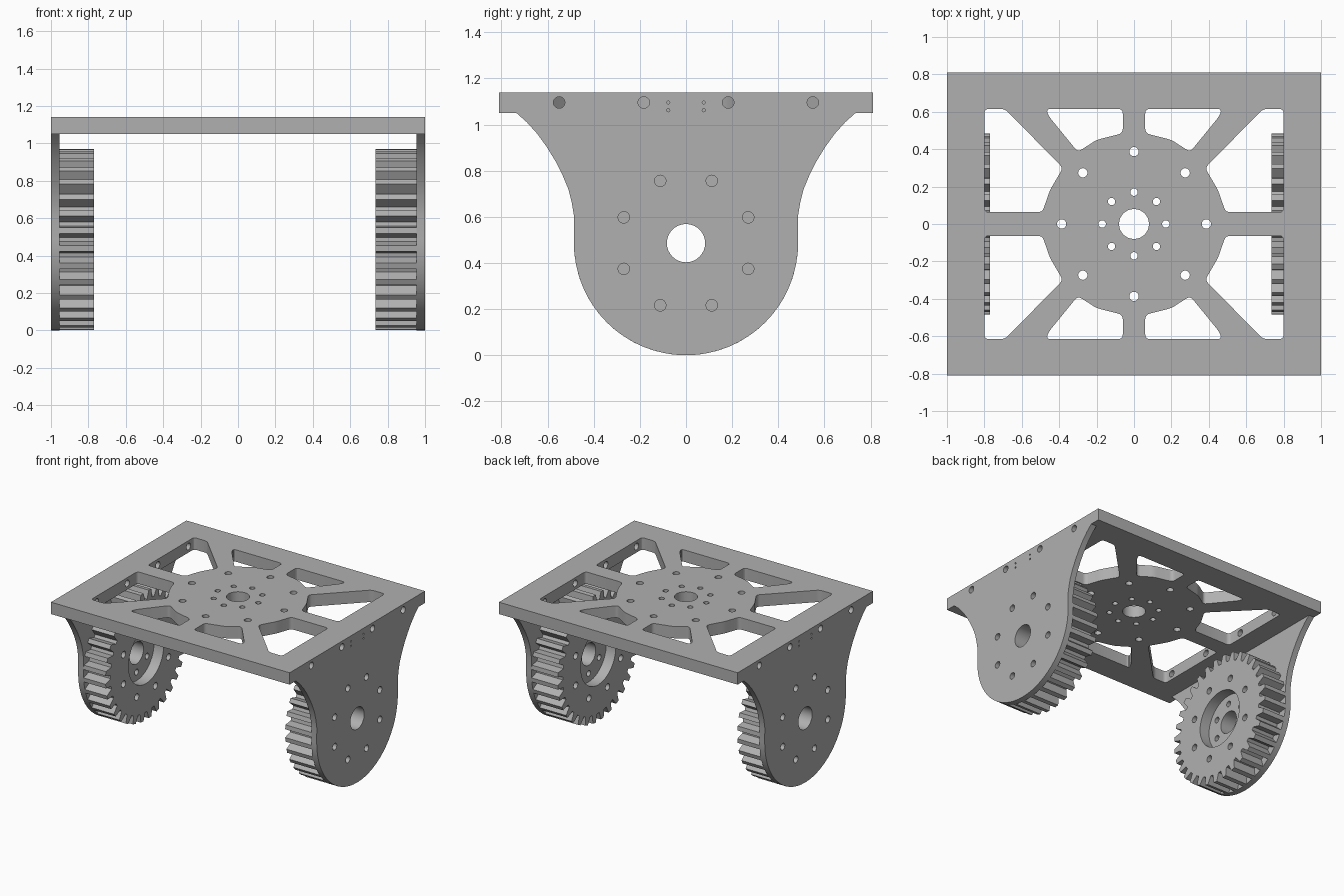
import bpy
import bmesh
from math import cos, sin, pi, tau
from mathutils import Vector

if "Cube" in bpy.data.objects:
    bpy.data.objects.remove(bpy.data.objects["Cube"], do_unlink=True)

GREY = (0.434, 0.434, 0.434, 1)
metal = bpy.data.materials.new("plain grey")
metal.use_nodes = True
metal.diffuse_color = GREY
metal.node_tree.nodes["Principled BSDF"].inputs["Base Color"].default_value = GREY

AXLE = 0.486      # height of the gear centre
BOTTOM, TOP = 1.05, 1.14


def circle(cx, cy, r, n=32):
    return [(cx + r * cos(tau * i / n), cy + r * sin(tau * i / n)) for i in range(n)]


def ring(cx, cy, ring_r, r, count=8, phase=0.0):
    angles = [phase + tau * i / count for i in range(count)]
    return [circle(cx + ring_r * cos(a), cy + ring_r * sin(a), r, 16) for a in angles]


def rounded(points, r=0.025, steps=4):
    """Round each corner of a closed outline with a small curve."""
    out = []
    pts = [Vector(p) for p in points]
    for i, p in enumerate(pts):
        a, b = pts[i - 1] - p, pts[(i + 1) % len(pts)] - p
        start = p + a.normalized() * min(r, a.length / 2)
        end = p + b.normalized() * min(r, b.length / 2)
        for k in range(steps + 1):
            t = k / steps
            out.append(tuple(start * (1 - t) ** 2 + p * 2 * t * (1 - t) + end * t * t))
    return out


def solid(name, prisms):
    """Extrude outlines along an axis: x takes (y, z), z takes (x, y)."""
    bm = bmesh.new()
    for outline, axis, lo, hi in prisms:
        def place(p, d):
            return (d, *p) if axis == "x" else (*p, d)
        face = bm.faces.new([bm.verts.new(place(p, lo)) for p in outline])
        ext = bmesh.ops.extrude_face_region(bm, geom=[face])["geom"]
        offset = Vector(place((0, 0), hi - lo))
        bmesh.ops.translate(bm, vec=offset,
                            verts=[v for v in ext if isinstance(v, bmesh.types.BMVert)])
    bmesh.ops.recalc_face_normals(bm, faces=bm.faces)
    mesh = bpy.data.meshes.new(name)
    bm.to_mesh(mesh)
    bm.free()
    mesh.materials.append(metal)
    obj = bpy.data.objects.new(name, mesh)
    bpy.context.collection.objects.link(obj)
    return obj


def carve(obj, prisms):
    cutter = solid("cutter", prisms)
    cutter.hide_render = True
    mod = obj.modifiers.new("cut", "BOOLEAN")
    mod.operation, mod.solver, mod.object = "DIFFERENCE", "EXACT", cutter
    bpy.context.view_layer.objects.active = obj
    bpy.ops.object.modifier_apply(modifier=mod.name)
    bpy.data.objects.remove(cutter, do_unlink=True)


def smooth(obj):
    bpy.ops.object.select_all(action="DESELECT")
    obj.select_set(True)
    bpy.context.view_layer.objects.active = obj
    bpy.ops.object.shade_smooth_by_angle(angle=pi / 7)


# Top plate with spoked windows and a bolt pattern
plate = solid("top_plate", [([(-1, -.81), (1, -.81), (1, .81), (-1, .81)], "z", BOTTOM, TOP)])
end_window = [(.06, .615), (.47, .615), (.455, .575), (.30, .385), (.20, .45), (.06, .485)]
side_window = [(.69, .615), (.80, .615), (.80, .063), (.49, .063), (.45, .18), (.38, .30)]
cuts = [circle(0, 0, .08)]
cuts += ring(0, 0, .17, .02) + ring(0, 0, .387, .025)
for sx in (-1, 1):
    for sy in (-1, 1):
        for window in (end_window, side_window):
            cuts.append(rounded([(sx * x, sy * y) for x, y in window]))
carve(plate, [(c, "z", BOTTOM - .1, TOP + .1) for c in cuts])

# Cross holes drilled through both edges of the top plate, and pilot holes
drills = []
for s in (-1, 1):
    for y in (-.55, -.183, .183, .55):
        drills.append((circle(y, 1.096, .025, 20), "x", s * .75, s * 1.1))
    for y in (-.077, .077):
        for z in (1.062, 1.096):
            drills.append((circle(y, z, .007, 8), "x", s * .95, s * 1.1))
carve(plate, drills)
smooth(plate)

# Side plate outline: flared shoulders running into a round lower end
flare = [(.735, 1.05), (.69, 1.01), (.645, .96), (.605, .905), (.565, .84),
         (.535, .78), (.51, .72), (.495, .66), (.485, .60)]
arc = [(.486 * cos(a), AXLE + .486 * sin(a))
       for a in (-pi / 2 * i / 16 for i in range(17))]
half = flare + arc
side_outline = half + [(-y, z) for y, z in reversed(half[:-1])]

# Gear outline: trapezoid teeth
TEETH = 32
gear_outline = []
for i in range(TEETH):
    for t, r in ((.14, .425), (.33, .486), (.67, .486), (.86, .425)):
        a = tau * (i + t) / TEETH
        gear_outline.append((r * cos(a), AXLE + r * sin(a)))

for side, s, inner in (("left", 1, .735), ("right", -1, .77)):
    bore = circle(0, AXLE, .083)
    bolts = ring(0, AXLE, .292, .025, phase=pi / 8)

    wall = solid(side + "_side_plate", [(side_outline, "x", s * .955, s)])
    carve(wall, [(c, "x", s * .9, s * 1.1) for c in [bore] + bolts])
    smooth(wall)

    # Gear with a sunken hub and blind bolt holes
    gear = solid(side + "_gear", [(gear_outline, "x", s * inner, s * .955)])
    carve(gear, [(circle(0, AXLE, .21, 48), "x", s * .6, s * (inner + .08))]
          + [(c, "x", s * .6, s * (inner + .07)) for c in bolts])
    hub_holes = ring(0, AXLE, .145, .022, count=6, phase=pi / 6)
    carve(gear, [(bore, "x", s * .6, s * 1.1)]
          + [(c, "x", s * .6, s * (inner + .13)) for c in hub_holes])
    smooth(gear)
